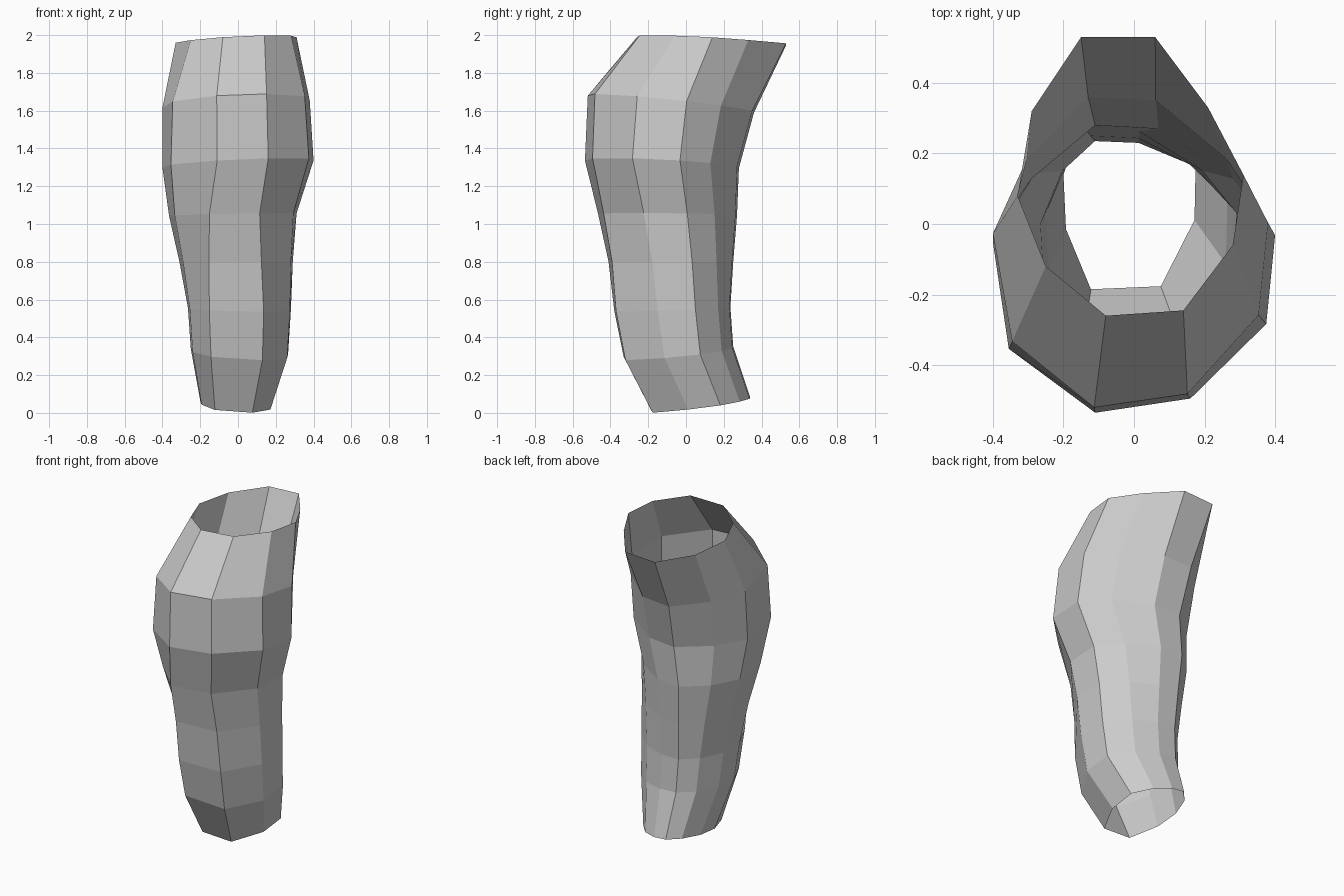
import bpy, bmesh

if "Cube" in bpy.data.objects:
    bpy.data.objects.remove(bpy.data.objects["Cube"])

# Cross-section shapes, anticlockwise from the front right corner
TOP = [(.14, -.245), (.28, -.06), (.31, .14), (.21, .33), (.06, .53),
       (-.15, .53), (-.29, .32), (-.33, .08), (-.25, -.12), (-.08, -.26)]
MID = [(.16, -.49), (.375, -.28), (.40, -.03), (.28, .13), (.07, .27),
       (-.11, .28), (-.29, .13), (-.40, -.05), (-.355, -.35), (-.11, -.53)]
LOW = [(.13, -.37), (.265, -.15), (.27, .05), (.15, .17), (.01, .23),
       (-.11, .235), (-.20, .15), (-.26, .0), (-.25, -.18), (-.15, -.38)]

# Rings: first shape, second shape, blend, x range, y range, height, x tilt, y tilt
RINGS = [
    (LOW, LOW, 0, (-.20, .175), (-.185, .34), .03, -.08, .13),
    (LOW, LOW, 0, (-.25, .265), (-.33, .25), .32, -.07, .10),
    (LOW, LOW, 0, (-.265, .28), (-.38, .235), .55, -.02, .03),
    (LOW, MID, .35, (-.31, .29), (-.41, .25), .80, 0, 0),
    (LOW, MID, .7, (-.365, .31), (-.465, .27), 1.05, .02, -.01),
    (MID, MID, 0, (-.40, .40), (-.535, .28), 1.315, .05, -.05),
    (MID, TOP, .2, (-.40, .38), (-.52, .36), 1.633, .05, -.10),
    (TOP, TOP, 0, (-.33, .31), (-.26, .53), 1.98, .05, -.05),
]


def fit(values, span):
    """Stretch values so that they fill the span."""
    lo, hi = min(values), max(values)
    return [span[0] + (v - lo) / (hi - lo) * (span[1] - span[0]) for v in values]


# Open ten-sided sleeve lofted through the rings
bm = bmesh.new()
loops = []
for a, b, t, xr, yr, z, tx, ty in RINGS:
    axes = []
    for k, span in ((0, xr), (1, yr)):
        fa = fit([p[k] for p in a], span)
        fb = fit([p[k] for p in b], span)
        axes.append(fit([u + (v - u) * t for u, v in zip(fa, fb)], span))
    loops.append([bm.verts.new((x, y, z + tx * x + ty * y)) for x, y in zip(*axes)])

for lower, upper in zip(loops, loops[1:]):
    n = len(lower)
    for i in range(n):
        j = (i + 1) % n
        bm.faces.new((lower[i], lower[j], upper[j], upper[i]))

mesh = bpy.data.meshes.new("sleeve")
bm.to_mesh(mesh)
bm.free()
bpy.context.collection.objects.link(bpy.data.objects.new("sleeve", mesh))
